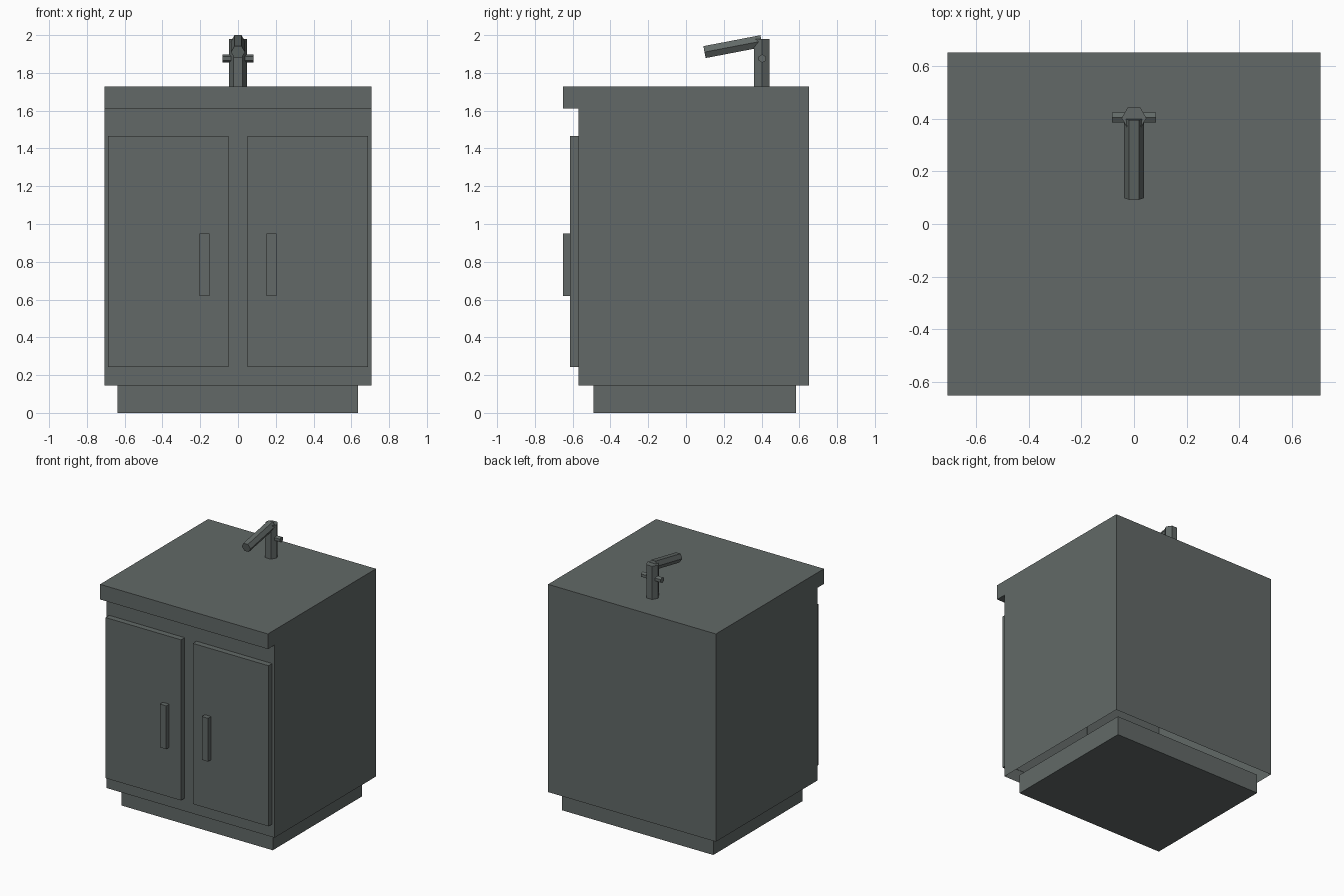
import bpy, bmesh, math
from mathutils import Vector, Matrix

if "Cube" in bpy.data.objects:
    bpy.data.objects.remove(bpy.data.objects["Cube"])

grey = bpy.data.materials.new("slate_grey")
grey.diffuse_color = (0.122, 0.141, 0.136, 1.0)
grey.use_nodes = True
grey.node_tree.nodes["Principled BSDF"].inputs["Base Color"].default_value = grey.diffuse_color


def finish(bm, name):
    me = bpy.data.meshes.new(name)
    bm.to_mesh(me)
    bm.free()
    me.materials.append(grey)
    ob = bpy.data.objects.new(name, me)
    bpy.context.collection.objects.link(ob)
    return ob


def box(name, x0, x1, y0, y1, z0, z1):
    bm = bmesh.new()
    bmesh.ops.create_cube(bm, size=1)
    bmesh.ops.scale(bm, vec=(x1 - x0, y1 - y0, z1 - z0), verts=bm.verts)
    bmesh.ops.translate(bm, vec=((x0 + x1) / 2, (y0 + y1) / 2, (z0 + z1) / 2), verts=bm.verts)
    return finish(bm, name)


def hex_rod(name, a, b, radius, spin=0.0):
    """Six-sided rod from a to b, spun about its own axis."""
    a, b = Vector(a), Vector(b)
    d = b - a
    bm = bmesh.new()
    bmesh.ops.create_cone(bm, cap_ends=True, segments=6, radius1=radius, radius2=radius, depth=d.length)
    # frame with one cross axis kept level
    w = d.normalized()
    u = Vector((1, 0, 0)) if abs(w.x) < 0.9 else Vector((0, 0, 1))
    v = w.cross(u).normalized()
    u = v.cross(w)
    frame = Matrix((u, v, w)).transposed().to_4x4()
    # start with a corner on the u axis
    corner = bm.verts[:][0].co
    turn = Matrix.Rotation(spin - math.atan2(corner.y, corner.x), 4, 'Z')
    bmesh.ops.transform(bm, matrix=Matrix.Translation((a + b) / 2) @ frame @ turn, verts=bm.verts)
    return finish(bm, name)


# cabinet body with overhanging counter, open underneath
profile = [(-0.57, 0.145), (0.65, 0.145), (0.65, 1.727), (-0.65, 1.727), (-0.65, 1.612), (-0.57, 1.612)]
bm = bmesh.new()
side = bm.faces.new([bm.verts.new((-0.707, y, z)) for y, z in profile])
ext = bmesh.ops.extrude_face_region(bm, geom=[side], use_keep_orig=True)
bmesh.ops.translate(bm, vec=(1.414, 0, 0),
                    verts=[g for g in ext["geom"] if isinstance(g, bmesh.types.BMVert)])
bmesh.ops.recalc_face_normals(bm, faces=bm.faces)
bottom = [f for f in bm.faces if all(v.co.z < 0.15 for v in f.verts)]
bmesh.ops.delete(bm, geom=bottom, context='FACES')
finish(bm, "cabinet_and_counter")

# recessed plinth
box("plinth", -0.638, 0.636, -0.49, 0.583, 0.0, 0.147)

# doors and their handles
for label, s in (("left", -1), ("right", 1)):
    x0, x1 = sorted((s * 0.05, s * 0.687))
    box(label + "_door", x0, x1, -0.614, -0.568, 0.243, 1.466)
    x0, x1 = sorted((s * 0.15, s * 0.203))
    box(label + "_door_handle", x0, x1, -0.65, -0.612, 0.62, 0.95)

# tap
hex_rod("tap_post", (0, 0.402, 1.72), (0, 0.402, 1.98), 0.047)
hex_rod("tap_spout", (0, 0.40, 1.968), (0, 0.098, 1.91), 0.037)
hex_rod("tap_lever", (-0.083, 0.404, 1.876), (0.083, 0.404, 1.876), 0.022)
